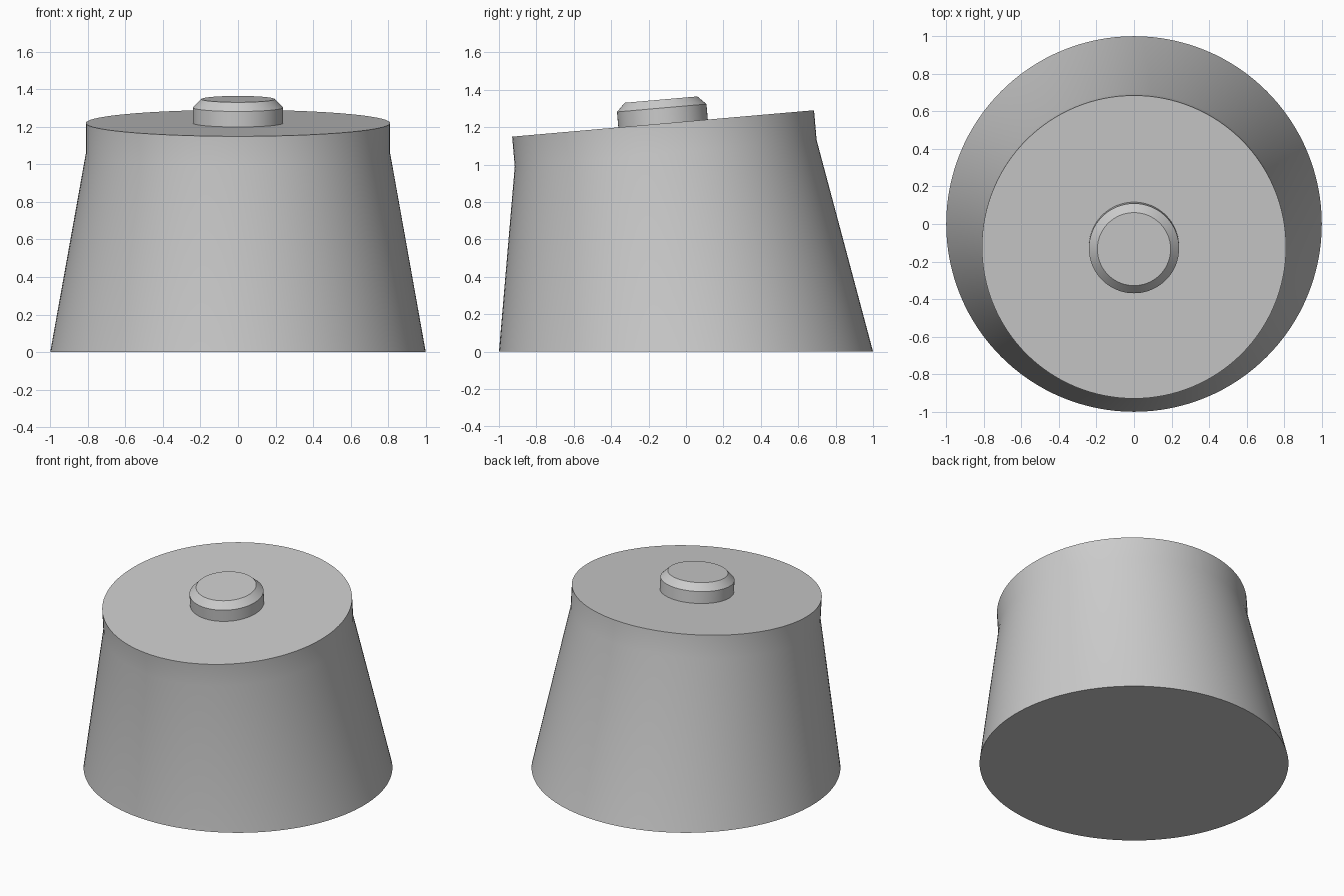
import bpy, bmesh, math
from mathutils import Matrix, Vector

cube = bpy.data.objects.get("Cube")
if cube:
    bpy.data.objects.remove(cube, do_unlink=True)

SEGMENTS = 128
LEVEL = Matrix.Identity(4)
# Frame of the sloping top: its centre, leaning towards the front
TOP = Matrix.Translation((0, -0.1225, 1.22)) @ Matrix.Rotation(math.radians(5), 4, 'X')

grey = bpy.data.materials.new("plain grey")
grey.use_nodes = True
colour = (0.6, 0.6, 0.6, 1)
grey.diffuse_color = colour
grey.node_tree.nodes["Principled BSDF"].inputs["Base Color"].default_value = colour


def loft(name, rings):
    """Closed solid through circles given as (frame, radius, height)."""
    bm = bmesh.new()
    loops = []
    for frame, radius, height in rings:
        angles = [math.tau * i / SEGMENTS for i in range(SEGMENTS)]
        loops.append([bm.verts.new(frame @ Vector((radius * math.cos(a), radius * math.sin(a), height)))
                      for a in angles])
    for low, high in zip(loops, loops[1:]):
        for i in range(SEGMENTS):
            j = (i + 1) % SEGMENTS
            bm.faces.new((low[i], low[j], high[j], high[i]))
    bm.faces.new(loops[0][::-1])
    bm.faces.new(loops[-1])
    mesh = bpy.data.meshes.new(name)
    bm.to_mesh(mesh)
    bm.free()
    mesh.materials.append(grey)
    obj = bpy.data.objects.new(name, mesh)
    bpy.context.collection.objects.link(obj)
    bpy.ops.object.select_all(action='DESELECT')
    obj.select_set(True)
    bpy.context.view_layer.objects.active = obj
    bpy.ops.object.shade_smooth_by_angle(angle=math.radians(30))
    return obj


# Tapered body from a level base to a sloping straight collar
loft("body", [(LEVEL, 1, 0), (TOP, 0.81, -0.16), (TOP, 0.81, 0)])

# Chamfered round button on the sloping top
loft("button", [(TOP, 0.24, -0.02), (TOP, 0.24, 0.083), (TOP, 0.195, 0.128)])
